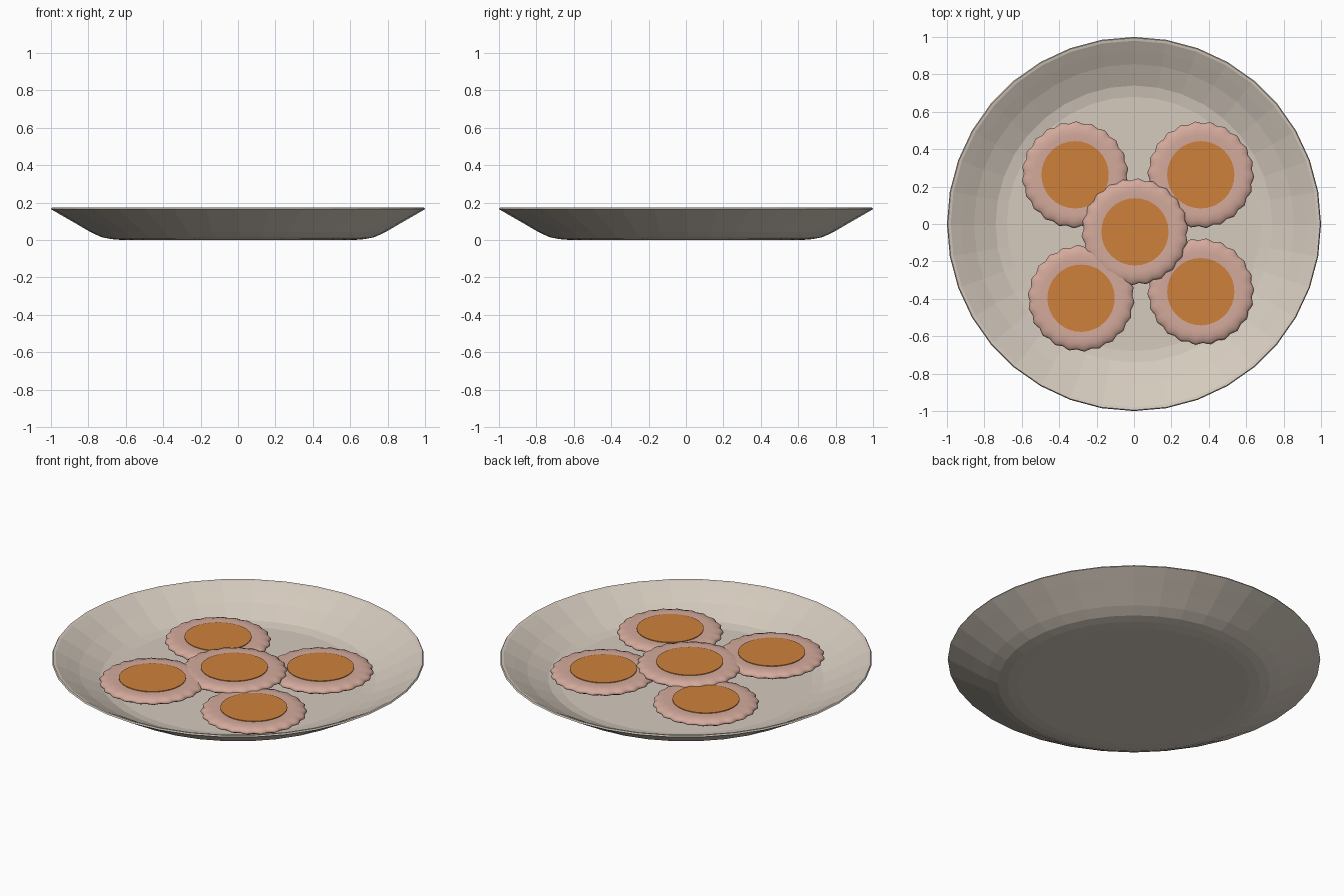
import bpy, bmesh
from math import cos, sin, pi, radians

if "Cube" in bpy.data.objects:
    bpy.data.objects.remove(bpy.data.objects["Cube"])


def material(name, rgb):
    m = bpy.data.materials.new(name)
    m.diffuse_color = (*rgb, 1)
    m.use_nodes = True
    m.node_tree.nodes["Principled BSDF"].inputs["Base Color"].default_value = m.diffuse_color
    return m


PLATE = material("ceramic", (0.66, 0.59, 0.51))
CRUST = material("pastry", (0.66, 0.40, 0.33))
FILLING = material("custard", (0.62, 0.22, 0.045))


def lathe(name, profile, segments, mat, flutes=0, smooth=False):
    """Revolve (radius, z, flute depth) points about z; both ends are capped."""
    bm = bmesh.new()
    rings = []
    for r, z, depth in profile:
        ring = []
        for i in range(segments):
            a = 2 * pi * i / segments
            rr = r + depth * cos(flutes * a)
            ring.append(bm.verts.new((rr * cos(a), rr * sin(a), z)))
        rings.append(ring)
    for lo, hi in zip(rings, rings[1:]):
        for i in range(segments):
            j = (i + 1) % segments
            bm.faces.new((lo[i], lo[j], hi[j], hi[i]))
    bm.faces.new(rings[0][::-1])
    bm.faces.new(rings[-1])
    bmesh.ops.recalc_face_normals(bm, faces=bm.faces)
    me = bpy.data.meshes.new(name)
    bm.to_mesh(me)
    bm.free()
    me.materials.append(mat)
    ob = bpy.data.objects.new(name, me)
    bpy.context.collection.objects.link(ob)
    if smooth:
        me.shade_smooth()
    return ob


# Plate: underside, rim, then the inner slope down to the flat floor
plate_profile = [(0.62, 0.0), (0.68, 0.005), (0.73, 0.015), (0.79, 0.043),
                 (0.87, 0.09), (0.94, 0.13), (1.0, 0.165), (0.995, 0.173),
                 (0.98, 0.17), (0.925, 0.14), (0.855, 0.10), (0.74, 0.048),
                 (0.68, 0.038)]
lathe("plate", [(r, z, 0) for r, z in plate_profile], 36, PLATE)

# Tart crust: rounded fluted ring with a shallow base, heights relative to filling
crust_profile = [(0.14, -0.068, 0), (0.19, -0.060, 0.002), (0.25, -0.043, 0.005),
                 (0.279, -0.028, 0.006), (0.280, -0.020, 0.006),
                 (0.270, -0.010, 0.005), (0.245, -0.002, 0.002),
                 (0.215, 0.001, 0), (0.180, -0.002, 0)]
filling_profile = [(0.18, -0.012, 0), (0.18, 0.002, 0)]

# Five tarts: x, y and filling height
tarts = [(-0.315, 0.263, 0.11), (0.357, 0.263, 0.11), (0.005, -0.042, 0.132),
         (-0.283, -0.397, 0.128), (0.357, -0.362, 0.11)]
for n, (x, y, z) in enumerate(tarts, 1):
    crust = lathe(f"tart_crust_{n}", crust_profile, 88, CRUST, 22, True)
    filling = lathe(f"tart_filling_{n}", filling_profile, 32, FILLING)
    for ob in (crust, filling):
        ob.location = (x, y, z)
    crust.rotation_euler.z = radians(7 * n)
